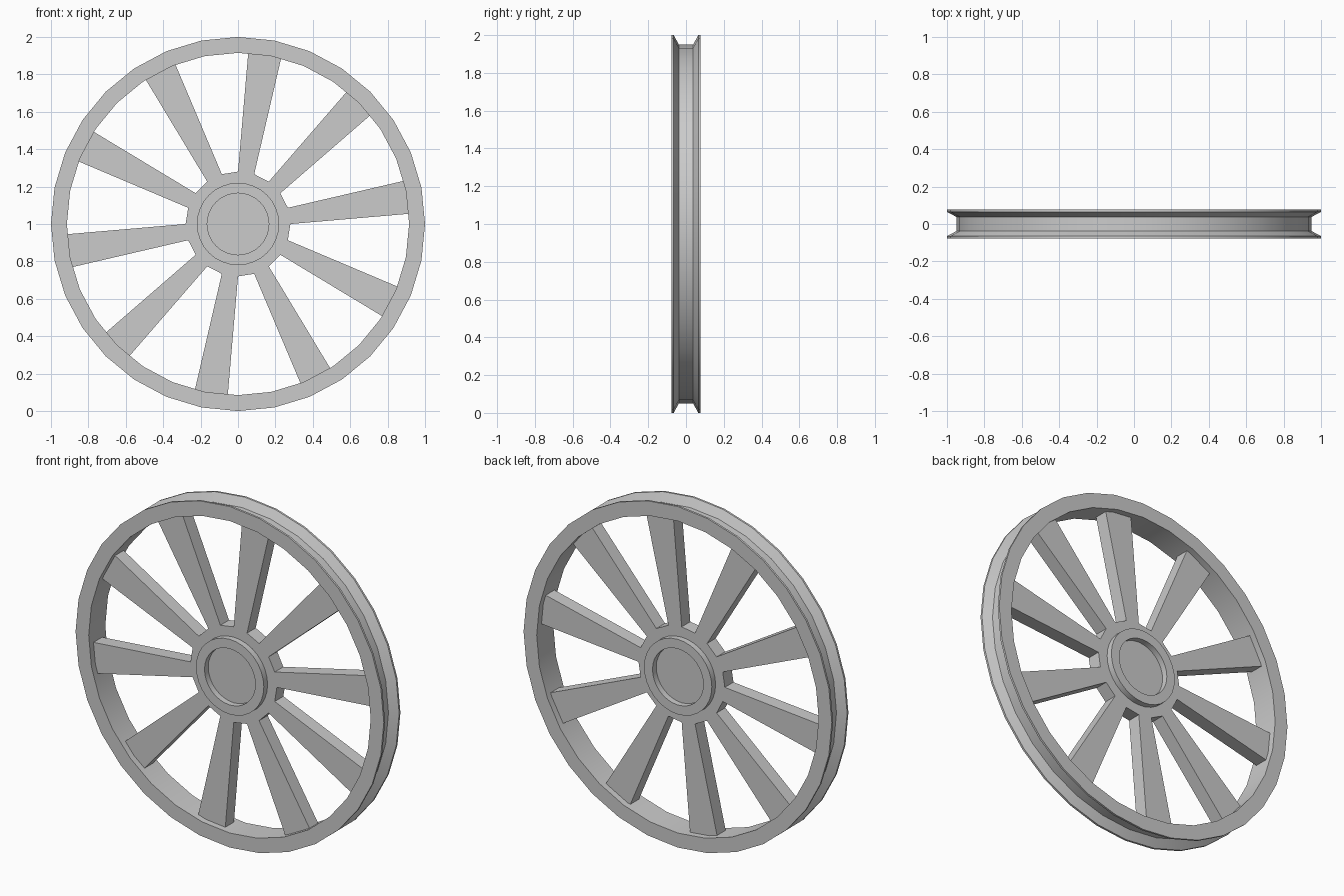
import bpy, bmesh
from math import sin, cos, pi
from mathutils import Vector

if "Cube" in bpy.data.objects:
    bpy.data.objects.remove(bpy.data.objects["Cube"])

SEG = 32          # sides of the round parts
CZ = 1.0          # axle height
HALF = 0.04       # half thickness of spokes


def finish(bm, name, smooth):
    bmesh.ops.recalc_face_normals(bm, faces=bm.faces[:])
    mesh = bpy.data.meshes.new(name)
    bm.to_mesh(mesh)
    bm.free()
    ob = bpy.data.objects.new(name, mesh)
    bpy.context.collection.objects.link(ob)
    ob.location.z = CZ
    if smooth:
        bpy.context.view_layer.objects.active = ob
        ob.select_set(True)
        bpy.ops.object.shade_smooth_by_angle(angle=pi / 6)
        ob.select_set(False)
    return ob


def lathe(name, profile):
    """Spin a closed (radius, y) profile around the y axis."""
    bm = bmesh.new()
    rings = []
    for i in range(SEG):
        a = 2 * pi * i / SEG
        rings.append([bm.verts.new((r * cos(a), y, r * sin(a))) for r, y in profile])
    n = len(profile)
    for i in range(SEG):
        p, q = rings[i], rings[(i + 1) % SEG]
        for j in range(n):
            k = (j + 1) % n
            bm.faces.new((p[j], p[k], q[k], q[j]))
    return finish(bm, name, True)


# Rim with a flared groove around the outside
lathe("rim", [(0.915, -0.077), (1.0, -0.077), (1.0, -0.065), (0.95, -0.038),
              (0.95, 0.038), (1.0, 0.065), (1.0, 0.077), (0.915, 0.077)])

# Raised hub collars, front and back
for side, label in ((-1, "front"), (1, "back")):
    lathe("hub_collar_" + label,
          [(r, side * y) for r, y in ((0.165, 0.03), (0.165, 0.075), (0.22, 0.075), (0.22, 0.03))])

# Twenty-sided hub plate with every other side drawn out into a spoke
bm = bmesh.new()
N = 20
front, back = ([bm.verts.new((0.28 * cos(2 * pi * i / N), y, 0.28 * sin(2 * pi * i / N)))
                for i in range(N)] for y in (-HALF, HALF))
bm.faces.new(front)
bm.faces.new(back[::-1])
sides = [bm.faces.new((front[i], back[i], back[(i + 1) % N], front[(i + 1) % N])) for i in range(N)]
for i in range(0, N, 2):
    a = 2 * pi * (i + 0.5) / N
    out, across = Vector((cos(a), 0, sin(a))), Vector((-sin(a), 0, cos(a)))
    tip = bmesh.ops.extrude_discrete_faces(bm, faces=[sides[i]])["faces"][0]
    for v in tip.verts:
        w = 0.09 if v.co.dot(across) > 0 else -0.09
        v.co = out * 0.925 + across * w + Vector((0, v.co.y, 0))
finish(bm, "hub_and_spokes", False)
